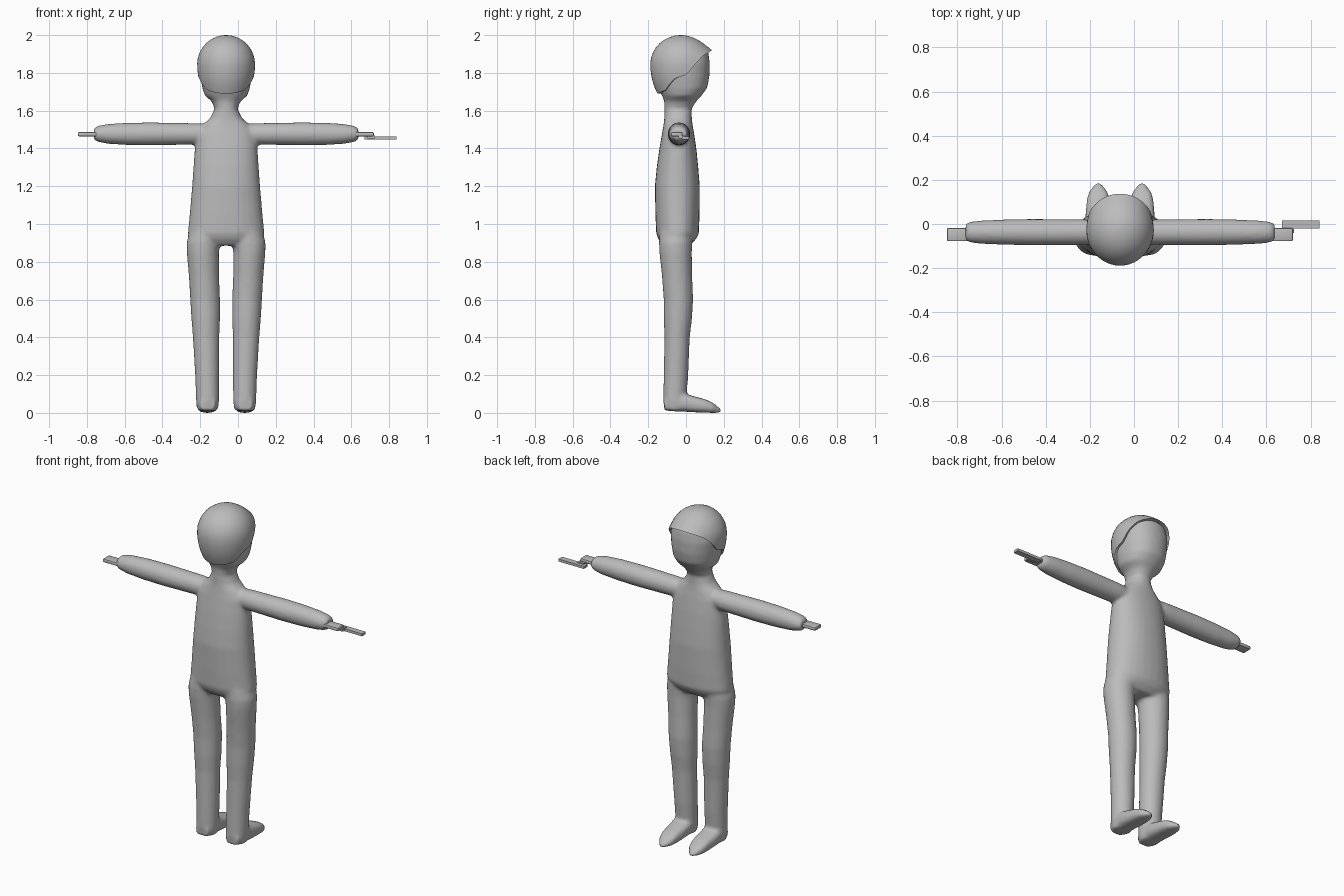
import bpy, bmesh, math
from mathutils import Vector

if "Cube" in bpy.data.objects:
    bpy.data.objects.remove(bpy.data.objects["Cube"])

CX = -0.063  # centre line of the figure

grey = bpy.data.materials.new("plain grey")
grey.diffuse_color = (0.5, 0.5, 0.5, 1)
grey.use_nodes = True
grey.node_tree.nodes["Principled BSDF"].inputs["Base Color"].default_value = grey.diffuse_color


def finish(bm, name, angle=None):
    bmesh.ops.recalc_face_normals(bm, faces=bm.faces)
    me = bpy.data.meshes.new(name)
    bm.to_mesh(me)
    bm.free()
    me.materials.append(grey)
    ob = bpy.data.objects.new(name, me)
    bpy.context.collection.objects.link(ob)
    if angle:
        bpy.ops.object.select_all(action='DESELECT')
        ob.select_set(True)
        bpy.context.view_layer.objects.active = ob
        bpy.ops.object.shade_smooth_by_angle(angle=math.radians(angle))
    return ob


def loft(bm, axis, rings, power=2.0, n=28):
    """Closed tube along an axis; each ring is (position, centre a, centre b, radius a, radius b)."""
    loops = []
    for p, ca, cb, ra, rb in rings:
        loop = []
        for i in range(n):
            t = 2 * math.pi * i / n
            c, s = math.cos(t), math.sin(t)
            a = ca + ra * math.copysign(abs(c) ** (2 / power), c)
            b = cb + rb * math.copysign(abs(s) ** (2 / power), s)
            co = {'x': (p, a, b), 'y': (a, p, b), 'z': (a, b, p)}[axis]
            loop.append(bm.verts.new(co))
        loops.append(loop)
    for lo, hi in zip(loops, loops[1:]):
        for i in range(n):
            j = (i + 1) % n
            bm.faces.new((lo[i], lo[j], hi[j], hi[i]))
    bm.faces.new(loops[0])
    bm.faces.new(loops[-1])


def box(name, x, y, z, bevel):
    bm = bmesh.new()
    bmesh.ops.create_cube(bm, size=1)
    for v in bm.verts:
        v.co = Vector([lo + (hi - lo) * (c + 0.5) for c, (lo, hi) in zip(v.co, (x, y, z))])
    if bevel:
        bmesh.ops.bevel(bm, geom=bm.edges[:], offset=bevel, segments=2,
                        profile=0.5, affect='EDGES')
    return finish(bm, name, 35)


# Body: torso, neck and head in one loft, then limbs, all fused together
bm = bmesh.new()
torso = [  # z, y centre, half width, half depth
    (.885, -.05, .14, .07), (.92, -.047, .195, .10), (.95, -.045, .203, .113),
    (1.05, -.045, .193, .117), (1.2, -.046, .18, .119), (1.3, -.045, .173, .11),
    (1.4, -.043, .166, .098), (1.48, -.042, .157, .085), (1.525, -.042, .125, .077),
    (1.56, -.042, .085, .073), (1.61, -.042, .06, .072), (1.65, -.03, .077, .085),
    (1.68, -.022, .113, .105), (1.72, -.018, .126, .13), (1.78, -.022, .136, .146),
    (1.85, -.025, .144, .151), (1.91, -.025, .131, .144), (1.95, -.027, .1, .11),
    (1.985, -.028, .03, .03)]
loft(bm, 'z', [(z, CX, cy, hx, hy) for z, cy, hx, hy in torso], 2.2)

leg = [  # z, offset from centre line, y centre, half width, half depth
    (.98, .10, -.05, .09, .09), (.9, .12, -.055, .089, .088), (.85, .123, -.055, .085, .086),
    (.72, .117, -.047, .08, .08), (.6, .111, -.04, .079, .078), (.5, .108, -.043, .076, .075),
    (.4, .106, -.047, .07, .067), (.2, .1, -.053, .064, .065), (.06, .098, -.06, .061, .061),
    (.012, .098, -.06, .054, .052)]
foot = [  # y, underside, top, half width
    (-.115, .012, .08, .04), (-.06, .008, .12, .058), (0, .006, .1, .059),
    (.05, .003, .086, .057), (.1, .001, .073, .053), (.14, 0, .055, .045),
    (.165, 0, .036, .028), (.188, 0, .016, .01)]
arm = [  # distance from centre line, half depth, half height
    (.05, .05, .05), (.17, .058, .057), (.4, .06, .061), (.53, .057, .059),
    (.63, .053, .052), (.68, .047, .042), (.7, .038, .03)]
for side in (-1, 1):
    loft(bm, 'z', [(z, CX + side * o, cy, hx, hy) for z, o, cy, hx, hy in leg])
    loft(bm, 'y', [(y, CX + side * .099, (a + b) / 2, hx, (b - a) / 2)
                   for y, a, b, hx in foot], 2.8)
    loft(bm, 'x', [(CX + side * d, -.037, 1.477, hy, hz) for d, hy, hz in arm])
body = finish(bm, "body")
fuse = body.modifiers.new("fuse", 'REMESH')
fuse.mode = 'VOXEL'
fuse.voxel_size = 0.0095
fuse.use_smooth_shade = True
soften = body.modifiers.new("soften", 'SMOOTH')
soften.factor = 0.5
soften.iterations = 7

# Hair: a cap whose rim climbs from the nape to the fringe
HAIRLINE = [(-1, 1.69), (-.6, 1.71), (-.2, 1.772), (.2, 1.79), (.45, 1.845), (.7, 1.89), (1, 1.92)]


def hairline(s):
    for (a, za), (b, zb) in zip(HAIRLINE, HAIRLINE[1:]):
        if s <= b:
            return za + (zb - za) * (s - a) / (b - a)
    return HAIRLINE[-1][1]


bm = bmesh.new()
N, ROWS, CZ = 48, 12, 1.845
columns = []
for i in range(N):
    t = 2 * math.pi * i / N
    c, s = math.cos(t), math.sin(t)
    dz = hairline(s) - CZ
    start = math.asin(dz / (.155 if dz > 0 else .24))
    col = []
    for k in range(-1, ROWS):
        f = max(k, 0) / ROWS
        phi = start + (math.pi / 2 - start) * f
        r = math.cos(phi) * (1 + .17 * max(s, 0) ** 2 * (1 - f) ** 3)
        if k < 0:
            r *= .86  # rim turned in under the hair
        h = math.sin(phi) * (.155 if phi > 0 else .24)
        col.append(bm.verts.new((CX + .153 * r * c, -.028 + .161 * r * s, CZ + h)))
    columns.append(col)
crown = bm.verts.new((CX, -.028, 2.0))
for a, b in zip(columns, columns[1:] + columns[:1]):
    for k in range(ROWS):
        bm.faces.new((a[k], b[k], b[k + 1], a[k + 1]))
    bm.faces.new((a[-1], b[-1], crown))
finish(bm, "hair", 50)

# Flat mitten hands
box("left_hand", (-.848, -.74), (-.078, -.018), (1.464, 1.486), .007)
box("right_hand", (.615, .72), (-.078, -.018), (1.464, 1.486), .007)

# Thin bar held beside the right hand, with its short grip
box("held_bar", (.67, .84), (-.02, .015), (1.447, 1.462), 0)
box("held_grip", (.685, .725), (-.04, -.005), (1.452, 1.468), 0)
